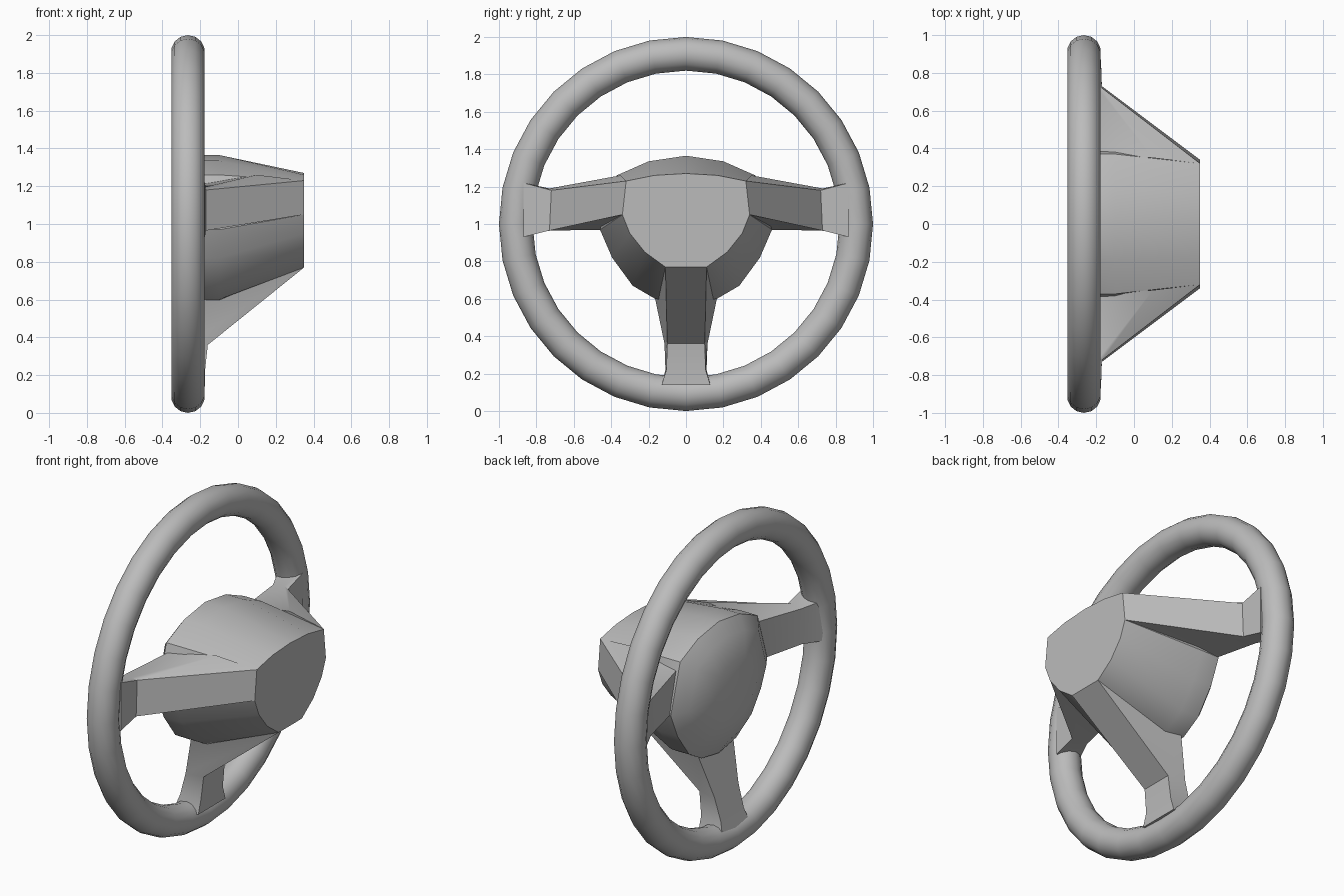
import bpy, bmesh, math

cube = bpy.data.objects.get("Cube")
if cube:
    bpy.data.objects.remove(cube, do_unlink=True)

grey = bpy.data.materials.new("plain grey")
grey.use_nodes = True
colour = (0.5, 0.5, 0.5, 1)
grey.diffuse_color = colour
grey.node_tree.nodes["Principled BSDF"].inputs["Base Color"].default_value = colour


def finish(ob, angle):
    """Give an object its material and smooth its soft edges."""
    ob.data.materials.append(grey)
    bpy.ops.object.select_all(action="DESELECT")
    ob.select_set(True)
    bpy.context.view_layer.objects.active = ob
    bpy.ops.object.shade_smooth_by_angle(angle=math.radians(angle))


def loft(name, rings, angle=30):
    """Skin a list of closed rings and cap both ends."""
    bm = bmesh.new()
    loops = [[bm.verts.new(p) for p in ring] for ring in rings]
    for a, b in zip(loops, loops[1:]):
        for i in range(len(a)):
            j = (i + 1) % len(a)
            bm.faces.new((a[i], a[j], b[j], b[i]))
    bm.faces.new(loops[0])
    bm.faces.new(loops[-1])
    bmesh.ops.recalc_face_normals(bm, faces=bm.faces)
    mesh = bpy.data.meshes.new(name)
    bm.to_mesh(mesh)
    bm.free()
    ob = bpy.data.objects.new(name, mesh)
    bpy.context.collection.objects.link(ob)
    finish(ob, angle)


# Rim
bpy.ops.mesh.primitive_torus_add(
    major_radius=0.91, minor_radius=0.09, major_segments=32, minor_segments=14,
    location=(-0.265, 0, 1), rotation=(0, math.pi / 2, 0))
rim = bpy.context.object
rim.name = "rim"
finish(rim, 60)

# Hub: half outlines from top to bottom, as (y, z)
cap = [(0, 1.27), (0.17, 1.26), (0.32, 1.23), (0.34, 1.05),
       (0.30, 0.95), (0.22, 0.85), (0.11, 0.77), (0, 0.77)]
base = [(0, 1.365), (0.2, 1.335), (0.37, 1.26), (0.46, 0.97),
        (0.395, 0.82), (0.285, 0.67), (0.165, 0.6), (0, 0.57)]


def hub_ring(x, half, scale=1):
    full = half + [(-y, z) for y, z in half[-2:0:-1]]
    return [(x, y * scale, 1 + (z - 1) * scale) for y, z in full]


loft("hub", [hub_ring(0.35, cap), hub_ring(-0.1, base), hub_ring(-0.22, base),
             hub_ring(-0.28, base, 0.8), hub_ring(-0.335, base, 0.45)], 35)

# Side spokes: front top, front bottom, back bottom, back top, ridge
side_sections = [
    [(0.35, 0.32, 1.23), (0.35, 0.34, 1.05), (-0.2, 0.40, 0.97),
     (-0.2, 0.37, 1.21), (0.1, 0.35, 1.26)],
    [(-0.17, 0.72, 1.18), (-0.17, 0.73, 0.965), (-0.27, 0.72, 0.965),
     (-0.27, 0.72, 1.18), (-0.2, 0.73, 1.19)],
    [(-0.175, 0.87, 1.22), (-0.175, 0.87, 0.93), (-0.335, 0.87, 0.95),
     (-0.335, 0.87, 1.20), (-0.25, 0.87, 1.22)],
]
for side, s in (("left", 1), ("right", -1)):
    loft(side + "_spoke", [[(x, s * y, z) for x, y, z in ring]
                           for ring in side_sections])


# Lower spoke: front and back edges as (x, half width, z)
def lower_ring(front, back):
    (fx, fw, fz), (bx, bw, bz) = front, back
    return [(fx, fw, fz), (fx, -fw, fz), (bx, -bw, bz), (bx, bw, bz)]


loft("lower_spoke", [
    lower_ring((0.35, 0.11, 0.77), (-0.2, 0.165, 0.6)),
    lower_ring((-0.16, 0.10, 0.36), (-0.27, 0.115, 0.36)),
    lower_ring((-0.175, 0.105, 0.22), (-0.31, 0.11, 0.22)),
    lower_ring((-0.175, 0.13, 0.14), (-0.335, 0.13, 0.14)),
])
